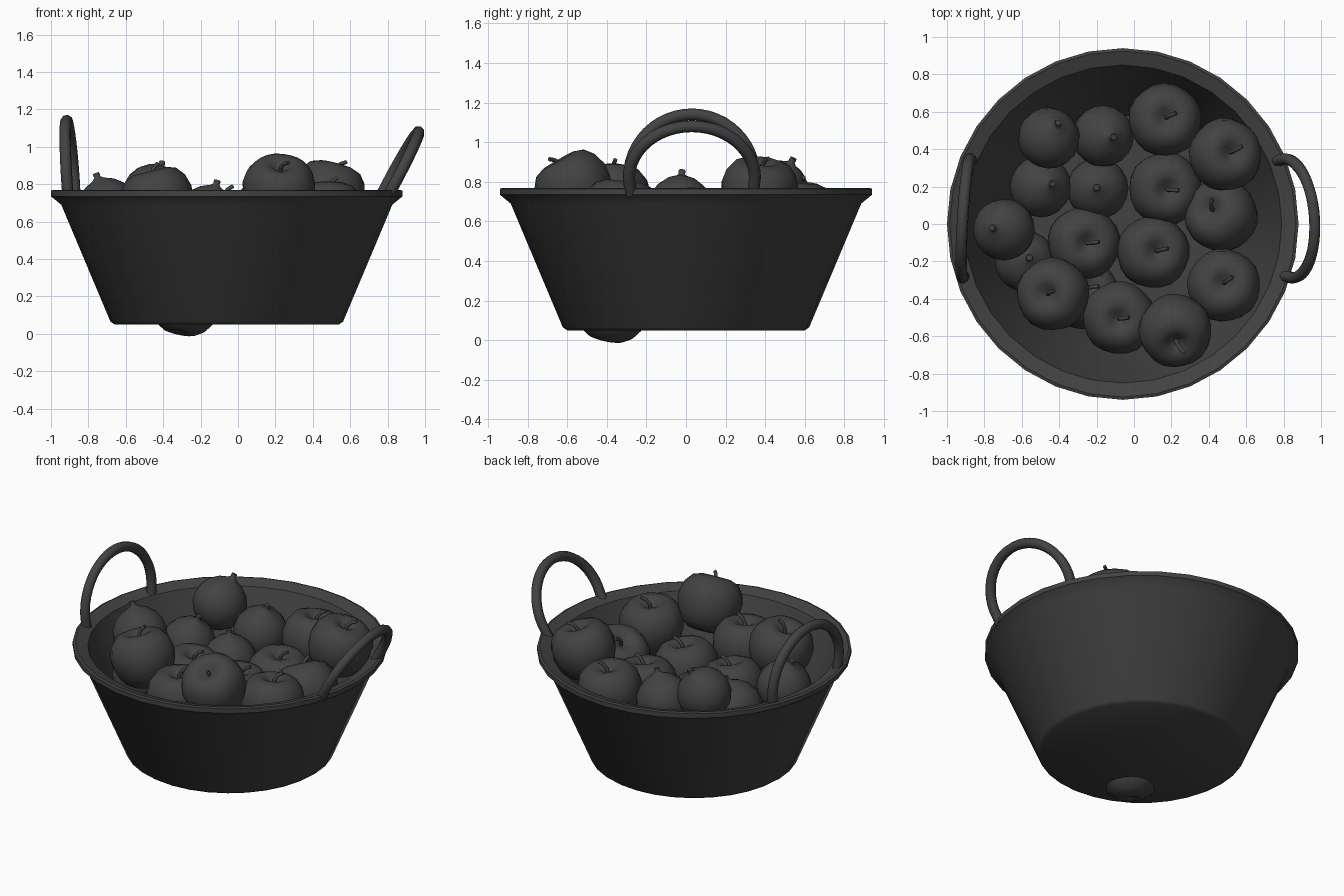
import bpy, bmesh, math
from mathutils import Vector, Quaternion

if "Cube" in bpy.data.objects:
    bpy.data.objects.remove(bpy.data.objects["Cube"])

CX = -0.06  # basket axis

mat = bpy.data.materials.new("charcoal grey")
mat.use_nodes = True
GREY = (0.055, 0.055, 0.055, 1)
mat.diffuse_color = GREY
bsdf = next(n for n in mat.node_tree.nodes if n.type == 'BSDF_PRINCIPLED')
bsdf.inputs["Base Color"].default_value = GREY
bsdf.inputs["Roughness"].default_value = 0.8


def link(name, mesh):
    ob = bpy.data.objects.new(name, mesh)
    bpy.context.collection.objects.link(ob)
    return ob


def lathe(name, profile, steps):
    """Spin an (r, z) profile around z and return the mesh."""
    bm = bmesh.new()
    vs = [bm.verts.new((r, 0, z)) for r, z in profile]
    es = [bm.edges.new(p) for p in zip(vs, vs[1:])]
    bmesh.ops.spin(bm, geom=vs + es, axis=(0, 0, 1), cent=(0, 0, 0),
                   steps=steps, angle=math.tau)
    bmesh.ops.remove_doubles(bm, verts=bm.verts, dist=0.0004)
    bmesh.ops.recalc_face_normals(bm, faces=bm.faces)
    mesh = bpy.data.meshes.new(name)
    bm.to_mesh(mesh)
    bm.free()
    mesh.materials.append(mat)
    return mesh


def tube(name, points, radius):
    """Round tube along a path, returned as a mesh."""
    cu = bpy.data.curves.new(name, 'CURVE')
    cu.dimensions = '3D'
    cu.bevel_depth = radius
    cu.bevel_resolution = 2
    cu.use_fill_caps = True
    sp = cu.splines.new('POLY')
    sp.points.add(len(points) - 1)
    for p, co in zip(sp.points, points):
        p.co = (*co, 1)
    ob = link(name, cu)
    mesh = bpy.data.meshes.new_from_object(
        ob.evaluated_get(bpy.context.evaluated_depsgraph_get()))
    bpy.data.objects.remove(ob)
    mesh.materials.clear()
    mesh.materials.append(mat)
    return mesh


def smooth(ob, angle):
    bpy.ops.object.select_all(action='DESELECT')
    ob.select_set(True)
    bpy.context.view_layer.objects.active = ob
    bpy.ops.object.shade_smooth_by_angle(angle=math.radians(angle))


# Basket: flared tub with an overhanging lip that dips inward
basket = link("basket", lathe("basket", [
    (0, 0.05), (0.6, 0.05), (0.622, 0.065), (0.885, 0.69), (0.94, 0.735),
    (0.94, 0.765), (0.925, 0.77), (0.85, 0.745), (0.83, 0.69),
    (0.58, 0.09), (0, 0.09)], 32))
basket.location.x = CX
smooth(basket, 35)

# Handles: base x, skew along y, outward slope, arch height above the legs
LEG, FOOT = 0.82, 0.74
for name, xb, skew, slope, h in (
        ("left_handle", 0.785, -0.02, 0.53, 0.26),
        ("right_handle", -0.89, 0.02, -0.065, 0.32)):
    arc = [(math.cos(math.pi * i / 24), LEG + h * math.sin(math.pi * i / 24))
           for i in range(25)]
    arc = [(0.97, FOOT)] + arc + [(-0.97, FOOT)]
    path = [(xb + skew * u + slope * (z - FOOT), 0.03 + 0.318 * u, z)
            for u, z in arc]
    smooth(link(name, tube(name, path, 0.031)), 50)

# Fruit shapes
apple = lathe("apple", [
    (0, 0.11), (0.02, 0.12), (0.05, 0.145), (0.09, 0.16), (0.14, 0.142),
    (0.177, 0.095), (0.195, 0.03), (0.19, -0.03), (0.17, -0.09),
    (0.135, -0.14), (0.09, -0.17), (0.05, -0.175), (0.02, -0.16), (0, -0.15)], 20)
for v in apple.vertices:  # five soft lobes
    k = 1 + 0.015 * math.cos(5 * math.atan2(v.co.y, v.co.x))
    v.co.x *= k
    v.co.y *= k
stem = tube("stem", [(0, 0, 0.10), (0.005, 0, 0.14), (0.025, 0, 0.172),
                     (0.055, 0, 0.19)], 0.011)
round_fruit = lathe("round_fruit", [
    (0, 0.2), (0.016, 0.2), (0.018, 0.19), (0.016, 0.178), (0.03, 0.165),
    (0.08, 0.143), (0.125, 0.105), (0.155, 0.055), (0.165, 0), (0.157, -0.05),
    (0.13, -0.1), (0.085, -0.14), (0.04, -0.16), (0, -0.165)], 20)


def place(name, mesh, x, y, z, ox, oy, yaw=0):
    """Put a fruit at x, y, z, turned by yaw, its top leaning by ox, oy."""
    ob = link(name, mesh)
    ob.location = (x, y, z)
    tilt = Vector((0, 0, 1)).rotation_difference(Vector((ox, oy, 0.19)))
    turn = Quaternion((0, 0, 1), math.radians(yaw))
    ob.rotation_euler = (tilt @ turn).to_euler()
    return ob


# Apples: position, lean and stem direction; the last pokes through the floor
apples = [
    (0.165, 0.555, 0.64, 0.01, 0.02, 20), (0.485, 0.37, 0.75, 0.05, 0.02, 30),
    (0.165, 0.19, 0.53, 0.02, -0.01, 0), (0.47, 0.045, 0.58, -0.09, 0.05, 60),
    (-0.27, -0.10, 0.53, 0.03, -0.005, 10), (0.1, -0.15, 0.54, 0.03, 0.01, 10),
    (0.48, -0.33, 0.645, 0, 0.02, 30), (-0.43, -0.375, 0.715, -0.05, 0, 20),
    (-0.08, -0.5, 0.60, 0, -0.01, 10), (0.22, -0.565, 0.77, 0.01, -0.11, -40),
    (-0.28, -0.37, 0.175, 0.04, 0.04, 0)]
for i, a in enumerate(apples, 1):
    smooth(place(f"apple_{i}", apple, *a), 60)
    smooth(place(f"apple_stem_{i}", stem, *a), 50)

# Round fruits with a small nib
rounds = [
    (-0.455, 0.46, 0.745, 0.055, 0.09), (-0.165, 0.47, 0.63, 0.055, -0.005),
    (-0.5, 0.2, 0.57, 0.065, 0.015), (-0.195, 0.19, 0.54, -0.005, 0.005),
    (-0.695, -0.03, 0.67, -0.065, 0.01), (-0.58, -0.2, 0.48, 0.02, 0.02)]
for i, r in enumerate(rounds, 1):
    smooth(place(f"round_fruit_{i}", round_fruit, *r), 60)
